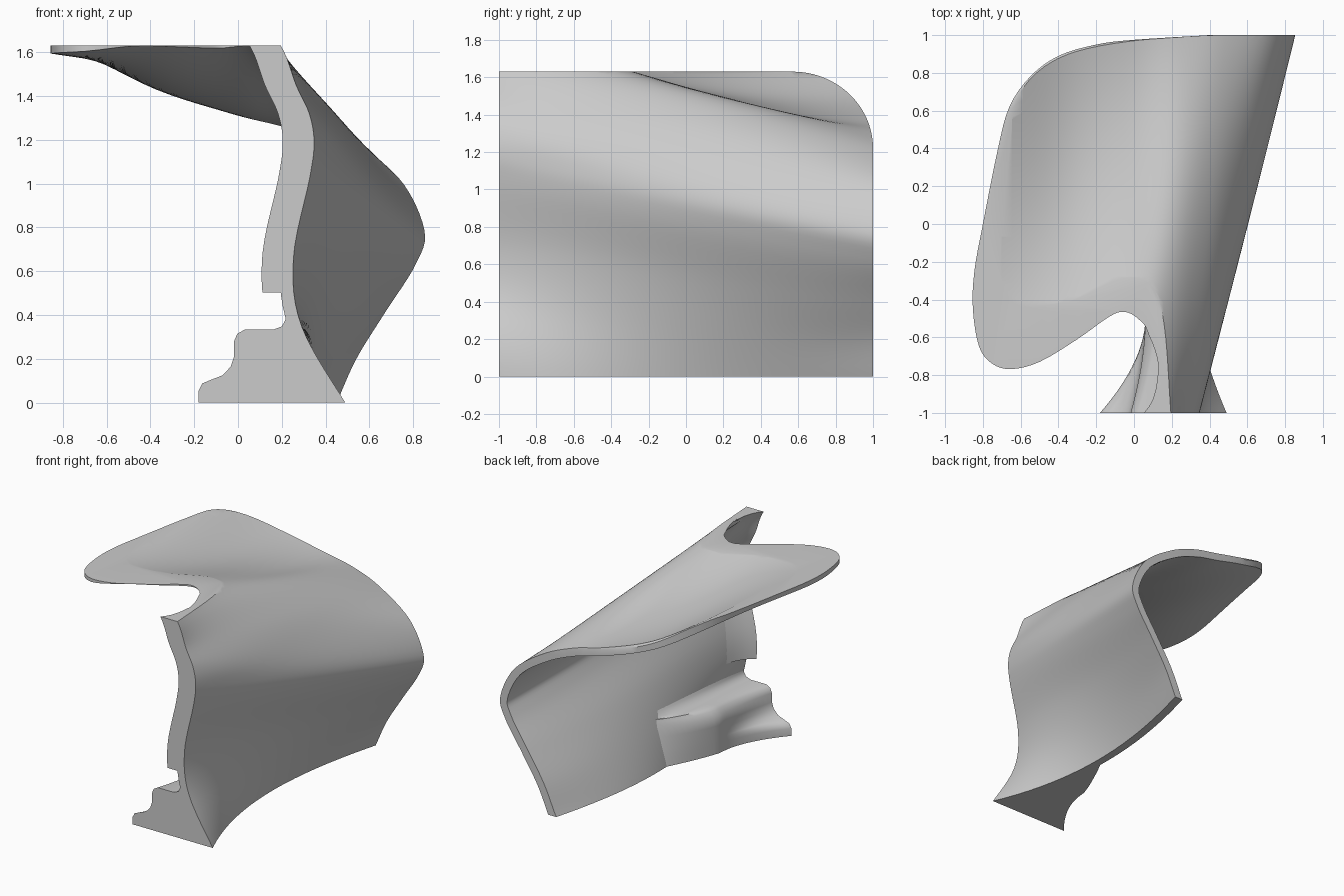
import bpy, bmesh, math
from mathutils import Vector

if "Cube" in bpy.data.objects:
    bpy.data.objects.remove(bpy.data.objects["Cube"])

grey = bpy.data.materials.new("plain_grey")
grey.use_nodes = True
grey.diffuse_color = (0.6, 0.6, 0.6, 1)
grey.node_tree.nodes["Principled BSDF"].inputs["Base Color"].default_value = (0.6, 0.6, 0.6, 1)

TOP = 1.63


def spline(pts, u):
    """Point on a smooth curve through pts; whole u values are the points."""
    i = max(0, min(int(u), len(pts) - 2))
    t = u - i
    b, c = pts[i], pts[i + 1]
    a = pts[i - 1] if i else b * 2 - c
    d = pts[i + 2] if i + 2 < len(pts) else c * 2 - b
    return b + (c - a) * t / 2 + (a - b * 2.5 + c * 2 - d / 2) * t**2 + (b * 1.5 - a / 2 - c * 1.5 + d / 2) * t**3


def vecs(pts):
    return [Vector(p) for p in pts]


# Cross-sections (x, z) from the far left edge over the crest to below the floor
SECTIONS = {
    -1.0: vecs([(-1, 1.72), (-.7, 1.7), (-.35, 1.79), (.05, 1.8), (.195, 1.63), (.265, 1.45), (.325, 1.32),
                (.347, 1.19), (.328, 1.03), (.253, .66), (.29, .35), (.49, 0), (.56, -.1)]),
    -0.3: vecs([(-1, 1.68), (-.7, 1.63), (-.35, 1.605), (0, 1.635), (.19, 1.58), (.362, 1.405), (.475, 1.22),
                (.525, 1.05), (.508, .89), (.41, .6), (.345, .3), (.305, 0), (.3, -.1)]),
    0.6: vecs([(-1, 1.8), (-.7, 1.66), (-.35, 1.485), (0, 1.405), (.25, 1.39), (.45, 1.29), (.63, 1.11),
               (.75, .87), (.718, .7), (.58, .44), (.45, .2), (.355, 0), (.31, -.1)]),
    1.0: vecs([(-1, 1.86), (-.7, 1.68), (-.35, 1.49), (0, 1.37), (.25, 1.305), (.48, 1.21), (.73, 1.03),
               (.85, .79), (.81, .63), (.67, .41), (.54, .2), (.45, 0), (.4, -.1)]),
}


def skin(u, y):
    """Point on the outer skin, blended smoothly between the cross-sections."""
    p = Vector((0, 0))
    for yi, pts in SECTIONS.items():
        weight = math.prod((y - yj) / (yi - yj) for yj in SECTIONS if yj != yi)
        p += spline(pts, u) * weight
    return Vector((p.x, y, p.y))


def skin_x(y, z):
    """How far out the lower skin lies at a given height."""
    low, high = 8, 12
    for _ in range(20):
        mid = (low + high) / 2
        if skin(mid, y).z > z:
            low = mid
        else:
            high = mid
    return skin(low, y).x


def finish(name, bm):
    mesh = bpy.data.meshes.new(name)
    bm.to_mesh(mesh)
    bm.free()
    obj = bpy.data.objects.new(name, mesh)
    bpy.context.collection.objects.link(obj)
    mesh.materials.append(grey)
    return obj


def activate(obj):
    bpy.ops.object.select_all(action='DESELECT')
    obj.select_set(True)
    bpy.context.view_layer.objects.active = obj


def smooth(obj, angle=35):
    activate(obj)
    bpy.ops.object.shade_smooth_by_angle(angle=math.radians(angle))


def grid(rows, closed=False):
    """Skin rows of points; closed rows become a capped solid."""
    bm = bmesh.new()
    rows = [[bm.verts.new(p) for p in row] for row in rows]
    for r, s in zip(rows, rows[1:]):
        n = len(r)
        for i in range(n if closed else n - 1):
            j = (i + 1) % n
            bm.faces.new((r[i], r[j], s[j], s[i]))
    if closed:
        bm.faces.new(rows[0])
        bm.faces.new(rows[-1])
        bmesh.ops.recalc_face_normals(bm, faces=bm.faces)
    return bm


def trim(obj, rows):
    """Keep only what lies inside a prism."""
    helper = finish("trim_helper", grid(rows, closed=True))
    helper.hide_render = True
    cut = obj.modifiers.new("trim", 'BOOLEAN')
    cut.operation = 'INTERSECT'
    cut.solver = 'EXACT'
    cut.object = helper
    activate(obj)
    bpy.ops.object.modifier_apply(modifier=cut.name)
    bpy.data.objects.remove(helper)


# Shell: thick curved sheet
NY, NU = 60, 6
bm = grid([[skin(k / NU, -1.04 + 2.08 * j / NY) for k in range(12 * NU + 1)] for j in range(NY + 1)])
bm.normal_update()
if sum(f.normal.z * f.calc_area() for f in bm.faces) < 0:
    bmesh.ops.reverse_faces(bm, faces=bm.faces)
shell = finish("curved_shell", bm)
solid = shell.modifiers.new("thickness", 'SOLIDIFY')
solid.thickness = 0.058
solid.offset = -1
activate(shell)
bpy.ops.object.modifier_apply(modifier=solid.name)

# Trim the shell to its plan outline
edge = vecs([(.4, 1), (0, .975), (-.2, .95), (-.4, .89), (-.55, .78), (-.66, .62), (-.72, .4), (-.8, 0),
             (-.845, -.25), (-.853, -.45), (-.82, -.65), (-.75, -.74), (-.65, -.768), (-.5, -.73), (-.3, -.61),
             (-.13, -.49), (-.05, -.465), (.02, -.5), (.07, -.57), (.12, -.7), (.14, -.85), (.14, -1)])
plan = [spline(edge, k / 4) for k in range(4 * (len(edge) - 1) + 1)]
plan += vecs([(.14, -1.1), (1.2, -1.1), (1.2, 1.1), (.4, 1.1)])
trim(shell, [[(p.x, p.y, z) for p in plan] for z in (-.3, 2)])

# Trim it to its side outline: flat top and one rounded upper corner
arc = [math.pi / 2 * k / 24 for k in range(25)]
side = [(-1, 0), (1, 0)] + [(.57 + .43 * math.cos(a), 1.22 + .41 * math.sin(a)) for a in arc] + [(-1, TOP)]
trim(shell, [[(x, y, z) for y, z in side] for x in (-1.2, 1.3)])
smooth(shell)

# Front lip: thickened inner edge that fades into the shell
rows = []
for y, width in ((-1, .143), (-.97, .115), (-.93, .09), (-.87, .068), (-.8, .056), (-.74, .05)):
    line = [skin(4 + 5.5 * k / 30, y) for k in range(31)]
    for p in line:
        p.z = min(p.z, TOP)
    rows.append([p - Vector((width, 0, 0)) for p in line] + [p - Vector((.02, 0, 0)) for p in reversed(line)])
smooth(finish("front_lip", grid(rows, closed=True)))

# Foot: stepped block that narrows to a plain wall and meets the shell
front = vecs([(-.18, 0), (-.18, .055), (-.163, .088), (-.125, .104), (-.07, .125), (-.033, .165), (-.018, .21),
              (-.018, .28), (-.003, .315), (.03, .333), (.16, .333), (.2, .348), (.217, .38), (.215, .43),
              (.245, .43), (.28, .32), (.35, .17), (.48, 0)])


def foot_row(k):
    """Foot outline at k, from the front (0) to where it dies into the shell (1)."""
    y = -1 + .95 * k
    narrow = 1 - (1 - min(1, k / .52)) ** 1.8
    fade = max(0, (k - .52) / .48) ** 1.3
    row = []
    for i, p in enumerate(front):
        limit = skin_x(y, p.y) - .015
        if i < 10:
            x = p.x + (.06 + max(0, p.y - .28) - p.x) * narrow
            x += (limit - .015 - x) * fade
        else:
            x = max(p.x + skin_x(y, p.y) - skin_x(-1, p.y), row[9].x + .01 * (i - 9))
        row.append(Vector((min(x, limit) if k else p.x, y, p.y)))
    return row


smooth(finish("stepped_foot", grid([foot_row(j / 24) for j in range(25)], closed=True)), 55)
